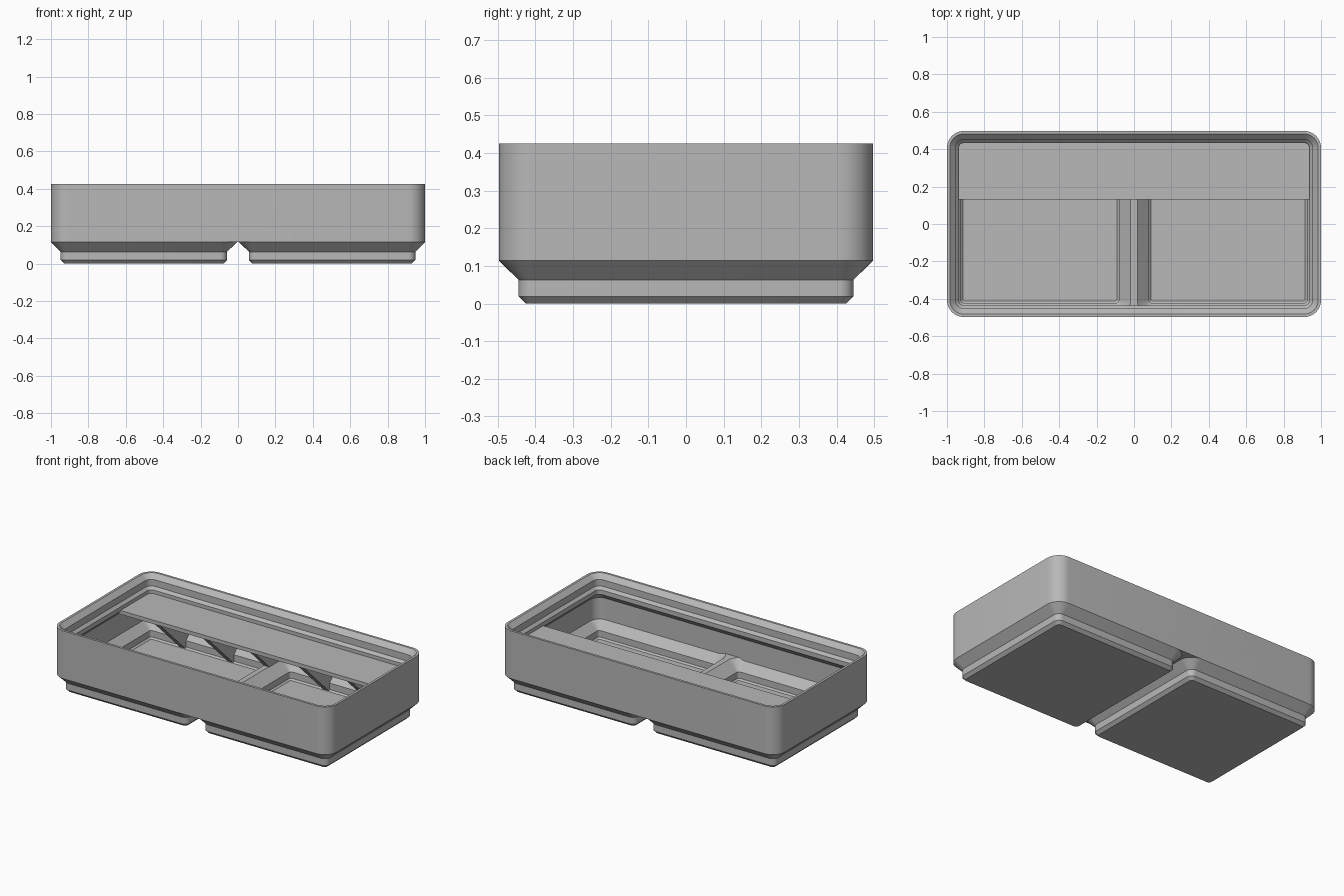
import bpy, bmesh, math

if "Cube" in bpy.data.objects:
    bpy.data.objects.remove(bpy.data.objects["Cube"], do_unlink=True)

HX, HY, R = 1.0, 0.497, 0.09      # outer half sizes and corner radius
CELL, TOP = 0.503, 0.425          # foot centre offset and rim height
WALL, LEDGE, FLOOR = 0.024, 0.139, 0.114

grey = bpy.data.materials.new("grey plastic")
grey.use_nodes = True
colour = (0.48, 0.48, 0.48, 1)
grey.diffuse_color = colour
grey.node_tree.nodes["Principled BSDF"].inputs["Base Color"].default_value = colour


def finish(name, bm):
    bmesh.ops.recalc_face_normals(bm, faces=bm.faces)
    mesh = bpy.data.meshes.new(name)
    bm.to_mesh(mesh)
    bm.free()
    mesh.materials.append(grey)
    obj = bpy.data.objects.new(name, mesh)
    bpy.context.collection.objects.link(obj)
    return obj


def rounded_ring(bm, cx, hx, hy, r, z, steps=10):
    ring = []
    for quarter, (sx, sy) in enumerate([(1, 1), (-1, 1), (-1, -1), (1, -1)]):
        for i in range(steps + 1):
            a = (quarter + i / steps) * math.pi / 2
            ring.append(bm.verts.new((cx + sx * (hx - r) + r * math.cos(a),
                                      sy * (hy - r) + r * math.sin(a), z)))
    return ring


def loft(name, sections, cx=0.0):
    """Closed solid through rounded rectangles (hx, hy, radius, z)."""
    bm = bmesh.new()
    rings = [rounded_ring(bm, cx, *s) for s in sections]
    n = len(rings[0])
    for low, high in zip(rings, rings[1:]):
        for i in range(n):
            j = (i + 1) % n
            bm.faces.new((low[i], low[j], high[j], high[i]))
    bm.faces.new(rings[0][::-1])
    bm.faces.new(rings[-1])
    return finish(name, bm)


def inset_loft(name, steps):
    return loft(name, [(HX - d, HY - d, R - d, z) for d, z in steps])


def square_loft(name, steps, cx):
    return loft(name, [(h, h, r, z) for h, r, z in steps], cx)


def prism(name, outline, x0, x1):
    """Extrude a (y, z) outline along x."""
    bm = bmesh.new()
    face = bm.faces.new([bm.verts.new((x0, y, z)) for y, z in outline])
    out = bmesh.ops.extrude_face_region(bm, geom=[face])["geom"]
    moved = [v for v in out if isinstance(v, bmesh.types.BMVert)]
    bmesh.ops.translate(bm, verts=moved, vec=(x1 - x0, 0, 0))
    return finish(name, bm)


def activate(obj):
    bpy.ops.object.select_all(action='DESELECT')
    obj.select_set(True)
    bpy.context.view_layer.objects.active = obj


def combine(obj, other, operation):
    mod = obj.modifiers.new("combine", 'BOOLEAN')
    mod.operation, mod.solver, mod.object = operation, 'EXACT', other
    activate(obj)
    bpy.ops.object.modifier_apply(modifier=mod.name)
    bpy.data.objects.remove(other, do_unlink=True)


# Outer walls with two stepped feet
tray = inset_loft("tray_body", [(0, FLOOR), (0, TOP)])
foot_profile = [(0.426, 0.019, 0), (0.445, 0.038, 0.019), (0.445, 0.038, 0.063),
                (HY, R, FLOOR), (0.485, 0.078, 0.126)]
for side in (-1, 1):
    combine(tray, square_loft("foot", foot_profile, side * CELL), 'UNION')

# Main cavity with the stepped stacking rim
cavity = [(WALL, LEDGE), (WALL, 0.267), (0.062, 0.306), (0.062, 0.335),
          (0.0455, 0.352), (0.0455, 0.395), (0.0155, TOP), (0.0055, TOP + 0.01)]
combine(tray, inset_loft("cavity", cavity), 'DIFFERENCE')

# Sunken floor inside each foot, leaving a ridge between them
pocket_profile = [(0.412, 0.01, 0.024), (0.422, 0.016, 0.034), (0.422, 0.016, 0.076),
                  (0.485, 0.078, LEDGE), (0.485, 0.078, 0.16)]
for side in (-1, 1):
    pocket = square_loft("pocket", pocket_profile, side * CELL)
    limit = inset_loft("limit", [(WALL, 0), (WALL, 0.2)])
    combine(pocket, limit, 'INTERSECT')
    combine(tray, pocket, 'DIFFERENCE')

activate(tray)
bpy.ops.object.shade_smooth_by_angle(angle=math.radians(25))

# Label shelf along the back
prism("label_shelf", [(0.13, 0.287), (0.462, 0.287), (0.462, 0.312), (0.13, 0.312)],
      -0.965, 0.965)

# Triangular supports below the shelf; the middle one rests on the ridge
side_outline = [(0.13, 0.3), (0.48, 0.3), (0.48, 0.12), (0.44, 0.075), (0.43, 0.012)]
ridge_outline = [(0.13, 0.3), (0.48, 0.3), (0.48, 0.125), (0.305, 0.125)]
for i in range(-2, 3):
    x = i * 0.345
    prism("shelf_support", side_outline if i else ridge_outline, x - 0.02, x + 0.02)
